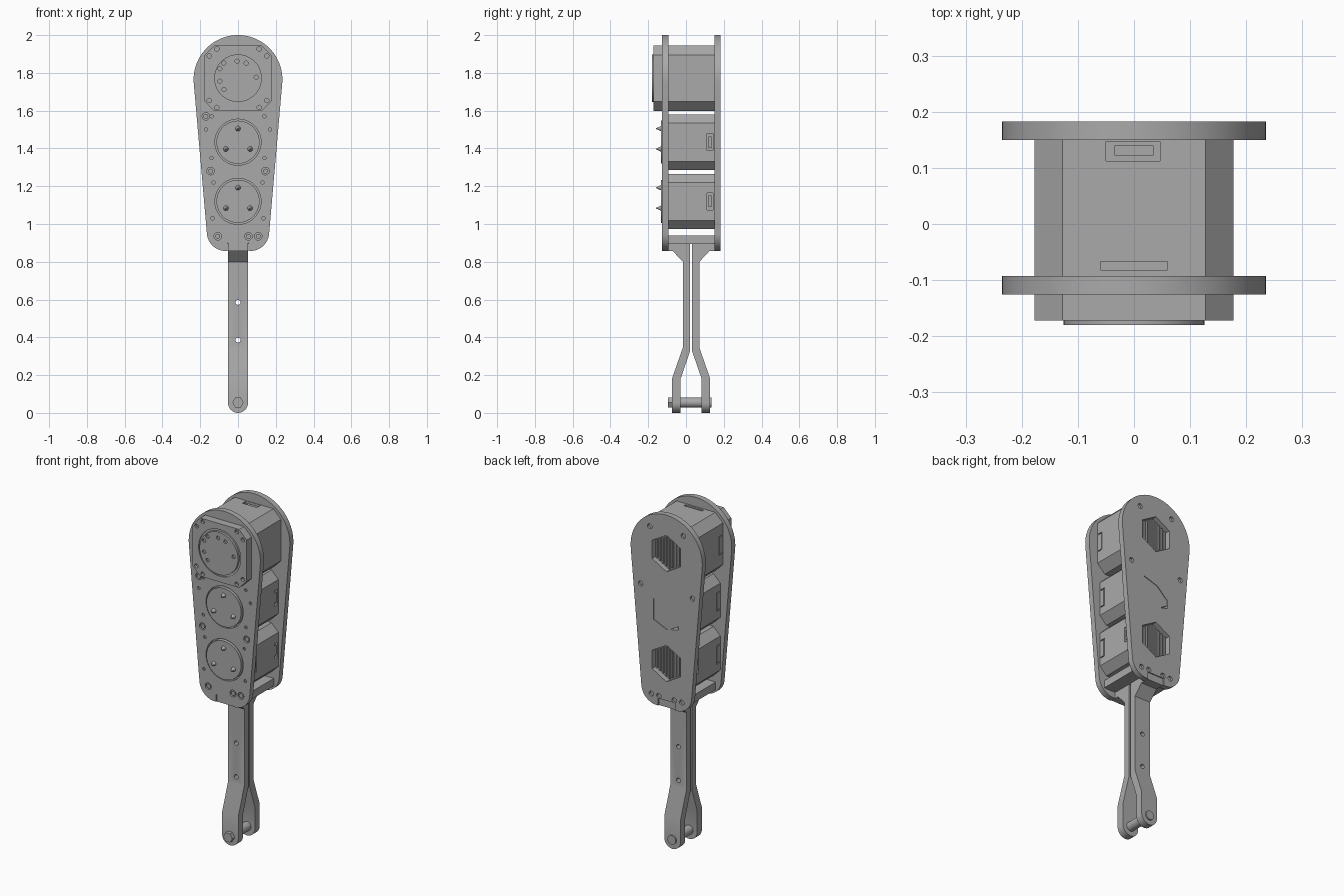
import bpy, bmesh
from math import sin, cos, radians
from mathutils import Vector

cube = bpy.data.objects.get("Cube")
if cube:
    bpy.data.objects.remove(cube, do_unlink=True)

metal = bpy.data.materials.new("plain_grey")
metal.use_nodes = True
GREY = (0.40, 0.40, 0.40, 1)
metal.diffuse_color = GREY
metal.node_tree.nodes["Principled BSDF"].inputs["Base Color"].default_value = GREY
parts = []


def arc(x, z, r, a=0, b=360, n=32):
    """Points on an arc; a full circle leaves out the repeated end."""
    steps = n if b - a == 360 else n + 1
    return [(x + r * cos(radians(a + (b - a) * i / n)),
             z + r * sin(radians(a + (b - a) * i / n))) for i in range(steps)]


def octagon(z, w, h, c):
    return [(w, z - h + c), (w, z + h - c), (w - c, z + h), (c - w, z + h),
            (-w, z + h - c), (-w, z - h + c), (c - w, z - h), (w - c, z - h)]


def rect(x0, x1, z0, z1):
    return [(x0, z0), (x1, z0), (x1, z1), (x0, z1)]


def prism(name, pts, lo, hi, axis="Y"):
    """Extrude an (x, z) outline along y, or a (y, z) outline along x."""
    bm = bmesh.new()
    place = (lambda p: (p[0], lo, p[1])) if axis == "Y" else (lambda p: (lo, p[0], p[1]))
    face = bm.faces.new([bm.verts.new(place(p)) for p in pts])
    grown = bmesh.ops.extrude_face_region(bm, geom=[face])["geom"]
    move = Vector((0, hi - lo, 0)) if axis == "Y" else Vector((hi - lo, 0, 0))
    bmesh.ops.translate(bm, vec=move, verts=[v for v in grown if isinstance(v, bmesh.types.BMVert)])
    bmesh.ops.recalc_face_normals(bm, faces=bm.faces)
    mesh = bpy.data.meshes.new(name)
    bm.to_mesh(mesh)
    bm.free()
    mesh.materials.append(metal)
    obj = bpy.data.objects.new(name, mesh)
    bpy.context.collection.objects.link(obj)
    parts.append(obj)
    return obj


def cut(obj, pts, lo, hi, axis="Y", op="DIFFERENCE"):
    tool = prism("cutter", pts, lo, hi, axis)
    parts.remove(tool)
    mod = obj.modifiers.new("cut", "BOOLEAN")
    mod.operation, mod.solver, mod.object = op, "EXACT", tool
    bpy.context.view_layer.objects.active = obj
    bpy.ops.object.modifier_apply(modifier=mod.name)
    bpy.data.objects.remove(tool, do_unlink=True)


# Side plates: a tapered outline with a large round top
TOP, MID, LOW = 1.772, 1.433, 1.12
outline = (arc(0, 1.765, 0.235, -5, 185, 56) + arc(-0.065, 0.957, 0.1, 185, 270, 12)
           + arc(0.065, 0.957, 0.1, 270, 355, 12))
front = prism("front_plate", outline, -0.126, -0.093)
back = prism("back_plate", outline, 0.15, 0.183)
for plate in (front, back):
    y = -0.14 if plate is front else 0.14
    cut(plate, rect(-0.055, 0.055, 0.8, 0.9), y, y + 0.06)

# Front plate openings and screw recesses
for z in (MID, LOW):
    cut(front, arc(0, z, 0.122, n=48), -0.14, -0.08)
for x, z in ((-0.107, 0.935), (0.055, 0.935), (0.107, 0.935), (-0.17, 1.57),
             (0.145, 1.28), (-0.145, 1.28)):
    cut(front, arc(x, z, 0.02, n=16), -0.14, -0.115)
    prism("plate_screw", arc(x, z, 0.013, n=12), -0.116, -0.124)
for x, z in ((0.14, 1.35), (0.13, 1.22), (0.14, 1.57), (0.17, 1.5), (0.135, 1.03)):
    for side in (-1, 1):
        cut(front, arc(side * x, z, 0.009, n=10), -0.14, -0.115)

# Back plate openings and screw recesses
for z in (TOP, LOW):
    cut(back, arc(0, z, 0.108, 30, 390, 6), 0.14, 0.2)
cut(back, [(0.085, 1.485), (0.085, 1.36), (0, 1.322), (-0.08, 1.34),
           (-0.08, 1.39), (-0.01, 1.455)], 0.14, 0.2)
for x, z in ((0.11, 1.905), (0.17, 1.55), (0.05, 0.915), (0.1, 0.915)):
    for side in (-1, 1):
        cut(back, arc(side * x, z, 0.015, n=14), 0.17, 0.2)

# Motor housings
top_motor = prism("top_motor", octagon(TOP, 0.177, 0.173, 0.05), -0.172, 0.151)
mid_motor = prism("middle_motor", octagon(MID, 0.16, 0.146, 0.045), -0.1, 0.151)
low_motor = prism("lower_motor", octagon(LOW, 0.16, 0.146, 0.045), -0.1, 0.151)
prism("middle_motor_cap", arc(0, MID, 0.12, 30, 390, 6), 0.145, 0.179)

# Connector pockets and shallow clip grooves on the housings
cut(top_motor, rect(-0.05, 0.046, 1.925, 1.96), 0.112, 0.147)
prism("top_connector", rect(-0.035, 0.035, 1.92, 1.936), 0.122, 0.14)
cut(top_motor, rect(-0.06, 0.06, 1.937, 1.96), -0.082, -0.067)
for motor, z, w in ((top_motor, TOP, 0.177), (mid_motor, MID, 0.16), (low_motor, LOW, 0.16)):
    for side in (-1, 1):
        x0, x1 = sorted((side * (w - 0.006), side * (w + 0.02)))
        cut(motor, rect(x0, x1, z - 0.055, z + 0.055), -0.062, -0.056)
        for dz in (-0.055, 0.049):
            cut(motor, rect(x0, x1, z + dz, z + dz + 0.006), -0.088, -0.064)
        if motor is not top_motor:
            x0, x1 = sorted((side * (w - 0.02), side * (w + 0.02)))
            cut(motor, rect(x0, x1, z - 0.045, z + 0.045), 0.112, 0.143)
            x0, x1 = sorted((side * (w - 0.025), side * (w - 0.004)))
            prism("side_connector", rect(x0, x1, z - 0.03, z + 0.03), 0.12, 0.136)

# Grille bars seen through the hexagonal openings
for z in (TOP, LOW):
    for i in range(-4, 5):
        x = i * 0.02
        h = 0.1 - abs(x) * 0.55
        prism("grille_bar", rect(x - 0.005, x + 0.005, z - h, z + h), 0.148, 0.16)

# Top motor face: corner holes, ring groove and raised output disc
for x, dz in ((0.112, 0.155), (0.152, 0.118)):
    for sx in (-1, 1):
        for sz in (-1, 1):
            cut(top_motor, arc(sx * x, TOP + sz * dz, 0.012, n=12), -0.19, -0.155)
cut(top_motor, arc(0, TOP, 0.138, n=48), -0.19, -0.166)
disc = prism("top_disc", arc(0, TOP, 0.126, n=48), -0.18, -0.16)
for x, dz in ((-0.075, 0.08), (-0.005, 0.09), (0.043, 0.08), (0.096, 0.005),
              (-0.096, 0.05), (-0.096, -0.016), (-0.074, -0.06)):
    cut(disc, arc(x, TOP + dz, 0.011, n=12), -0.19, -0.17)

# Lower output discs with pointed screws
for z in (MID, LOW):
    prism("output_disc", arc(0, z, 0.114, n=48), -0.133, -0.09)
    for x, dz in ((0, 0.072), (-0.064, -0.036), (0.064, -0.036)):
        bpy.ops.mesh.primitive_cone_add(vertices=14, radius1=0.014, radius2=0.002, depth=0.026,
                                        location=(x, -0.145, z + dz), rotation=(radians(90), 0, 0))
        screw = bpy.context.object
        screw.name = "disc_screw"
        screw.data.materials.append(metal)
        parts.append(screw)

# Spacer block joining the plates at the bottom
prism("spacer_block", rect(-0.13, 0.13, 0.895, 0.94), -0.1, 0.155)

# Fork: two mirrored arms with rounded ends, cross holes and a flared top
arm = [(0.006, 0.9), (0.15, 0.9), (0.15, 0.858), (0.098, 0.858), (0.044, 0.80),
       (0.044, 0.345), (0.1, 0.185), (0.1, 0), (0.056, 0), (0.056, 0.18), (0.006, 0.325)]
face_shape = arc(0, 0.053, 0.053, 180, 360, 24) + [(0.053, 1), (-0.053, 1)]
for side, name in ((-1, "front_fork_arm"), (1, "back_fork_arm")):
    obj = prism(name, [(0.027 + side * d, z) for d, z in arm], -0.08, 0.08, "X")
    cut(obj, face_shape, -0.3, 0.3, op="INTERSECT")
    for z in (0.585, 0.385):
        cut(obj, arc(0, z, 0.013, n=16), -0.3, 0.3)

# Pin across the fork end
prism("fork_pin", arc(0, 0.055, 0.027, n=24), -0.08, 0.135)
prism("pin_head", arc(0, 0.055, 0.03, 0, 360, 6), -0.096, -0.072)

# Smooth round walls, keep sharp edges
bpy.ops.object.select_all(action="DESELECT")
for obj in parts:
    obj.select_set(True)
bpy.context.view_layer.objects.active = parts[0]
bpy.ops.object.shade_smooth_by_angle(angle=radians(30))
